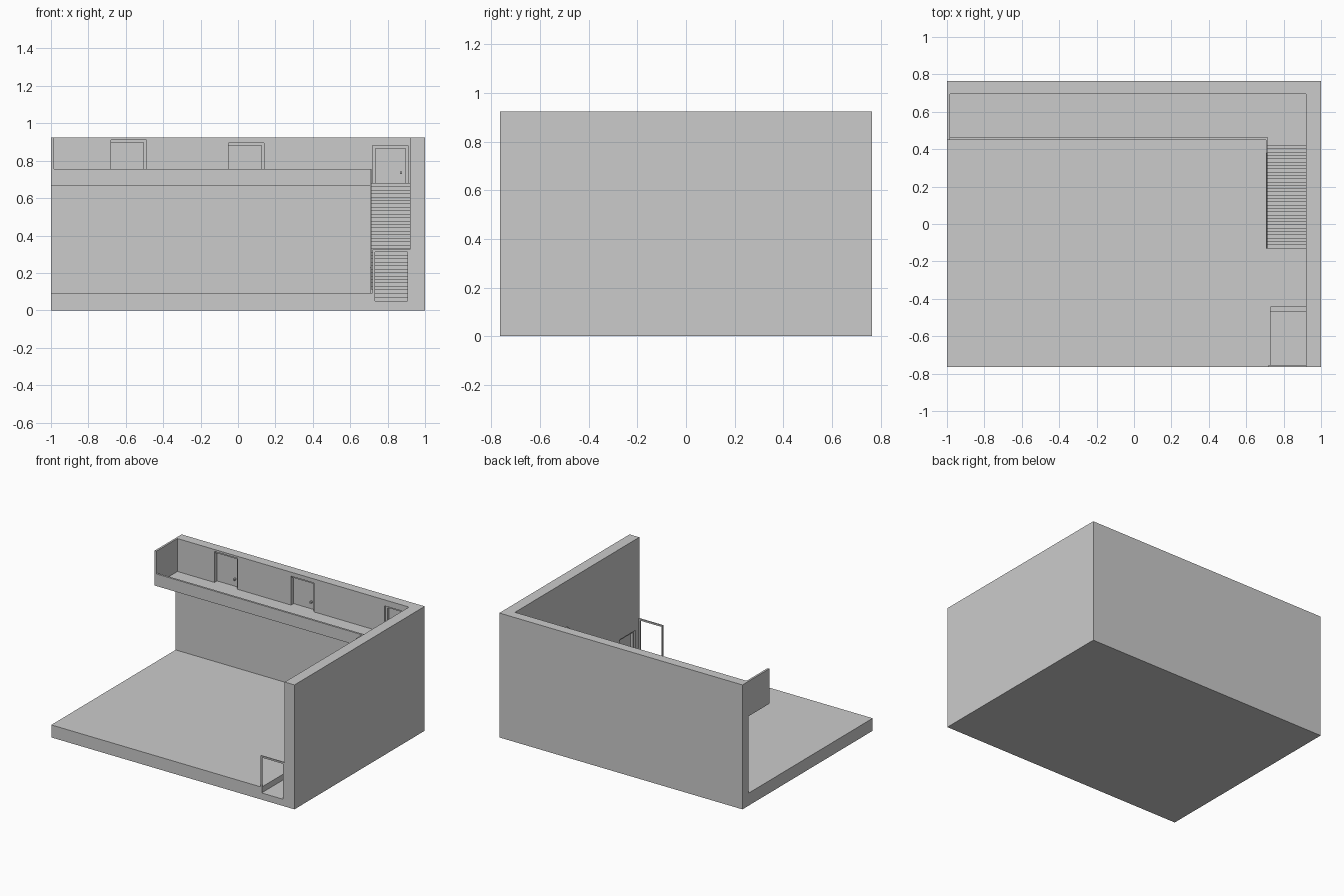
import bpy, bmesh
from mathutils import Vector

old = bpy.data.objects.get("Cube")
if old:
    bpy.data.objects.remove(old, do_unlink=True)

grey = bpy.data.materials.new("plain_grey")
grey.use_nodes = True
grey.diffuse_color = (0.6, 0.6, 0.6, 1)
grey.node_tree.nodes["Principled BSDF"].inputs["Base Color"].default_value = (0.6, 0.6, 0.6, 1)


def add_object(name, bm):
    bmesh.ops.recalc_face_normals(bm, faces=bm.faces)
    mesh = bpy.data.meshes.new(name)
    bm.to_mesh(mesh)
    bm.free()
    mesh.materials.append(grey)
    obj = bpy.data.objects.new(name, mesh)
    bpy.context.collection.objects.link(obj)
    return obj


def box(name, x, y, z):
    """Box from (low, high) pairs."""
    bm = bmesh.new()
    bmesh.ops.create_cube(bm, size=1)
    for v in bm.verts:
        v.co = Vector([(a + b) / 2 + c * (b - a) for c, (a, b) in zip(v.co, (x, y, z))])
    return add_object(name, bm)


def side_prism(name, outline, x0, x1):
    """Extrude a (y, z) outline along x."""
    bm = bmesh.new()
    face = bm.faces.new([bm.verts.new((x0, y, z)) for y, z in outline])
    new = bmesh.ops.extrude_face_region(bm, geom=[face])["geom"]
    bmesh.ops.translate(bm, vec=(x1 - x0, 0, 0),
                        verts=[g for g in new if isinstance(g, bmesh.types.BMVert)])
    return add_object(name, bm)


def cut(target, x, y, z):
    cutter = box("cutter", x, y, z)
    cutter.hide_render = True
    mod = target.modifiers.new("opening", "BOOLEAN")
    mod.operation = "DIFFERENCE"
    mod.solver = "EXACT"
    mod.object = cutter
    bpy.context.view_layer.objects.active = target
    bpy.ops.object.modifier_apply(modifier=mod.name)
    bpy.data.objects.remove(cutter, do_unlink=True)


X, Y, TOP = 1.0, 0.765, 0.925
FLOOR, PIT = 0.093, 0.05
WALL_X, WALL_Y = 0.92, 0.695
DECK, KERB, UNDER = 0.68, 0.755, 0.665
EDGE_Y, SIDE_X = 0.45, 0.705
STAIR_Y0, STAIR_Y1 = -0.13, 0.435

# Room shell
floor = box("floor", (-X, X), (-Y, Y), (0, FLOOR))
back_wall = box("back_wall", (-X, X), (WALL_Y, Y), (FLOOR, TOP))
side_wall = box("side_wall", (WALL_X, X), (-Y, WALL_Y), (FLOOR, TOP))

# Sunken entry with one intermediate step
cut(floor, (0.73, WALL_X), (-Y - 0.1, -0.445), (PIT, FLOOR + 0.1))
box("entry_step", (0.73, WALL_X), (-0.47, -0.445), (PIT, 0.072))

# Entry door frame
for name, x in (("entry_left_post", (0.905, WALL_X)), ("entry_right_post", (0.72, 0.732))):
    box(name, x, (-Y, -0.755), (PIT, 0.325))
box("entry_lintel", (0.732, 0.905), (-Y, -0.755), (0.313, 0.325))

# Balcony deck, kerb and end panel
box("balcony_deck", (-X, WALL_X), (EDGE_Y, WALL_Y), (UNDER, DECK))
box("landing_lip", (0.715, WALL_X), (STAIR_Y1, EDGE_Y), (UNDER, DECK))
box("balcony_kerb", (-X, 0.715), (EDGE_Y, 0.465), (UNDER, KERB))
box("balcony_end_panel", (-X, -0.985), (EDGE_Y, WALL_Y), (UNDER, TOP))

# Staircase
steps = 32
rise, tread = (DECK - FLOOR) / steps, (STAIR_Y1 - STAIR_Y0) / steps
outline = [(STAIR_Y0, FLOOR)]
for i in range(steps):
    y, z = STAIR_Y0 + i * tread, FLOOR + (i + 1) * rise
    outline += [(y, z), (y + tread, z)]
outline.append((STAIR_Y1, FLOOR))
side_prism("staircase", outline, 0.715, WALL_X)

# Stair side panel with a sloped top
side_prism("stair_side_panel",
           [(STAIR_Y0, FLOOR), (STAIR_Y0, 0.23), (0.38, KERB), (EDGE_Y, KERB),
            (EDGE_Y, UNDER), (STAIR_Y1, UNDER), (STAIR_Y1, FLOOR)], SIDE_X, 0.715)

# Recessed doors along the balcony
DEPTH, TRIM = 0.03, 0.014
for name, x0, x1, top, both in (("far_door", -0.68, -0.49, 0.91, False),
                                ("middle_door", -0.05, 0.14, 0.895, False),
                                ("landing_door", 0.72, 0.91, 0.88, True)):
    cut(back_wall, (x0, x1), (WALL_Y - 0.1, WALL_Y + DEPTH), (DECK, top))
    depth = (WALL_Y + 0.012, WALL_Y + DEPTH)
    box(name + "_top_trim", (x0, x1), depth, (top - TRIM, top))
    box(name + "_left_trim", (x1 - TRIM, x1), depth, (DECK, top - TRIM))
    if both:
        box(name + "_right_trim", (x0, x0 + TRIM), depth, (DECK, top - TRIM))
    knob = x1 - 0.045
    box(name + "_knob", (knob, knob + 0.012), (WALL_Y + 0.01, WALL_Y + DEPTH), (0.729, 0.741))

# Recessed door beside the entry
cut(side_wall, (WALL_X - 0.1, WALL_X + DEPTH), (-0.72, -0.53), (FLOOR - 0.02, 0.25))
cut(floor, (WALL_X - 0.05, WALL_X + DEPTH), (-0.72, -0.53), (PIT, FLOOR + 0.1))
trim = (WALL_X + 0.012, WALL_X + DEPTH)
box("side_door_top_trim", trim, (-0.72, -0.53), (0.236, 0.25))
for y in (-0.72, -0.544):
    box("side_door_trim", trim, (y, y + TRIM), (PIT, 0.236))
box("side_door_knob", (WALL_X + 0.01, WALL_X + DEPTH), (-0.575, -0.563), (0.1, 0.112))
